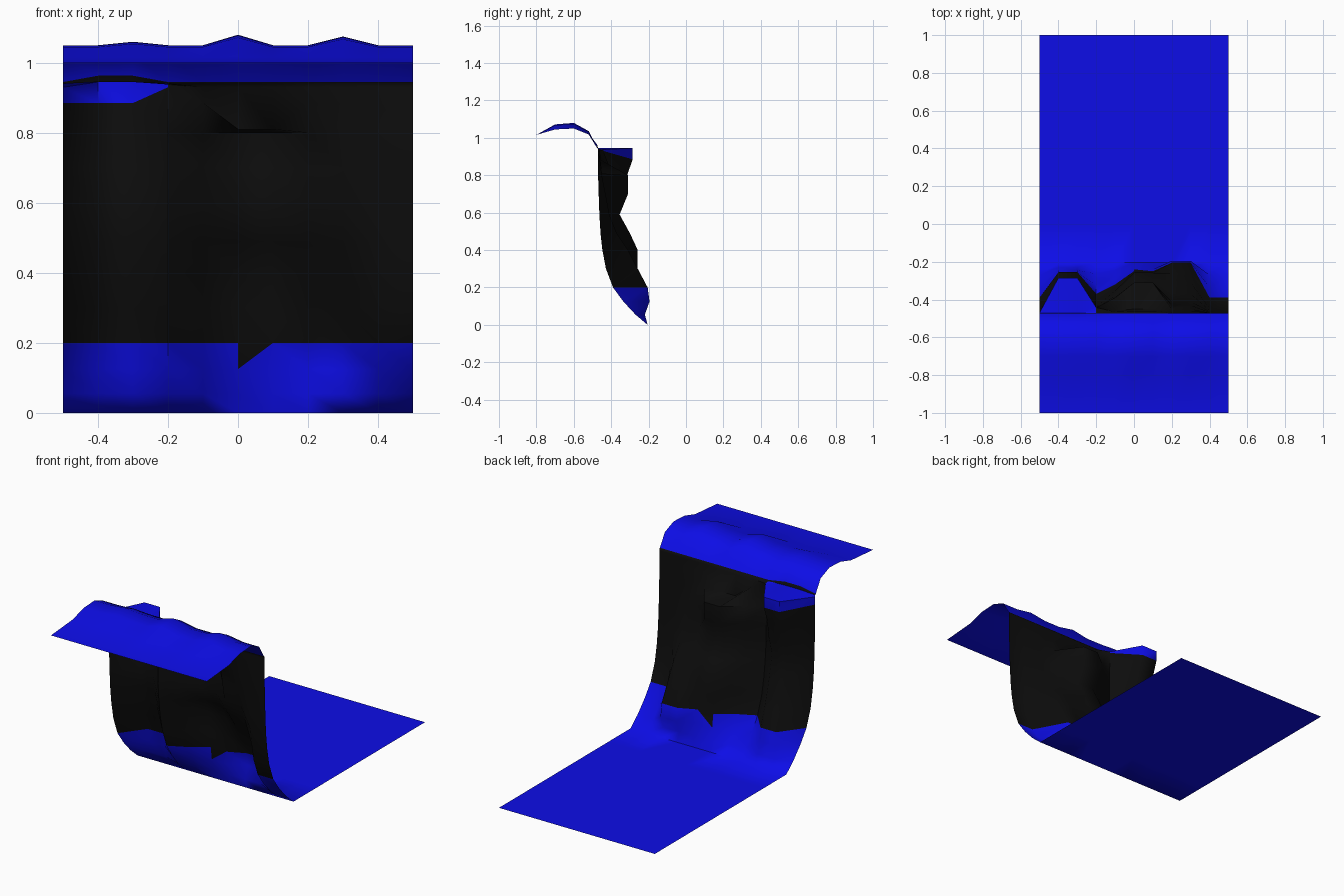
import bpy, bmesh, math

default_cube = bpy.data.objects.get("Cube")
if default_cube:
    bpy.data.objects.remove(default_cube, do_unlink=True)


def make_material(name, colour):
    mat = bpy.data.materials.new(name)
    mat.use_nodes = True
    mat.diffuse_color = colour
    bsdf = next(n for n in mat.node_tree.nodes if n.type == 'BSDF_PRINCIPLED')
    bsdf.inputs["Base Color"].default_value = colour
    bsdf.inputs["Roughness"].default_value = 0.9
    return mat


BLUE, BLACK = 0, 1
materials = [make_material("ground_blue", (0.004, 0.004, 0.8, 1)),
             make_material("cliff_black", (0.004, 0.004, 0.004, 1))]

# Base profile (y, z): upper ground with rounded crest
upper_ground = [(-1, 1), (-.8, 1.016), (-.7, 1.045), (-.6, 1.05), (-.52, 1.018), (-.475, .945)]
# Rock wall, from the shelf at the top down to the foot
rock_wall = [(-.47, .94), (-.47, .93), (-.47, .885), (-.47, .8), (-.467, .7), (-.463, .59),
             (-.457, .49), (-.447, .4), (-.428, .3), (-.39, .2)]
# Foot slope and lower ground
lower_ground = [(-.335, .125), (-.27, .055), (-.205, 0), (0, 0), (1, 0)]
profile = upper_ground + rock_wall + lower_ground

CREST = len(upper_ground) - 1
INNER, SHELF, LIP = CREST + 1, CREST + 2, CREST + 3
FOOT = CREST + len(rock_wall)

# How far each buttress reaches in y, row by row from the shelf down
shelf_buttress = [-.285, -.285, -.315, -.33, -.36, -.34, -.32, -.29, -.255, -.245, -.23]
middle_buttress = [-.46, -.45, -.31, -.31, -.355, -.3, -.258, -.258, -.25, -.24, -.22]
low_buttress = [-.47, -.46, -.45, -.43, -.41, -.37, -.31, -.26, -.205, -.195, -.22]

# Column number -> (buttress, strength); columns run from x = -.5 to .5
COLUMNS = 11
buttress_at = {1: (shelf_buttress, 1), 2: (shelf_buttress, 1), 3: (shelf_buttress, .15),
               4: (middle_buttress, .5), 5: (middle_buttress, 1), 6: (middle_buttress, 1),
               7: (low_buttress, 1), 8: (low_buttress, 1)}
crest_bumps = {2: .01, 5: .03, 8: .025}
bump_falloff = {CREST - 3: .9, CREST - 2: 1, CREST - 1: .6}


def grid_point(row, col):
    y, z = profile[row]
    # Knolls along the crest
    z += crest_bumps.get(col, 0) * bump_falloff.get(row, 0)
    # Buttresses pushed out of the wall
    if col in buttress_at and SHELF <= row < SHELF + len(shelf_buttress):
        reach, strength = buttress_at[col]
        y += (reach[row - SHELF] - y) * strength
    # Grassy shelf with a short wall behind it
    if col in (1, 2):
        if row == CREST:
            z += .018
        elif row in (INNER, SHELF):
            z = .945
    if col == 3 and row in (SHELF, LIP):
        z = .938 if row == SHELF else .93
    # Flat top of the middle buttress
    if col in (5, 6) and row == LIP:
        z = .81
    return (col / (COLUMNS - 1) - .5, y, z)


def face_colour(row, col):
    if row < CREST or row >= FOOT:
        return BLUE
    if row in (INNER, SHELF) and col < 3:
        return BLUE
    return BLACK


# Terrain sheet
bm = bmesh.new()
grid = [[bm.verts.new(grid_point(r, c)) for c in range(COLUMNS)] for r in range(len(profile))]
for r in range(len(profile) - 1):
    for c in range(COLUMNS - 1):
        a, b = grid[r][c], grid[r][c + 1]
        d, e = grid[r + 1][c], grid[r + 1][c + 1]
        if r == FOOT and c == 5:
            # Rock spike running into the foot slope
            bm.faces.new((a, b, d)).material_index = BLACK
            bm.faces.new((b, e, d)).material_index = BLUE
        else:
            bm.faces.new((a, b, e, d)).material_index = face_colour(r, c)

# Outer side faces up and towards the lower ground
bm.normal_update()
if sum(f.normal.z * f.calc_area() for f in bm.faces) < 0:
    bmesh.ops.reverse_faces(bm, faces=bm.faces[:])

mesh = bpy.data.meshes.new("cliff_terrain")
bm.to_mesh(mesh)
bm.free()
for mat in materials:
    mesh.materials.append(mat)
cliff = bpy.data.objects.new("cliff_terrain", mesh)
bpy.context.collection.objects.link(cliff)

bpy.ops.object.select_all(action='DESELECT')
cliff.select_set(True)
bpy.context.view_layer.objects.active = cliff
bpy.ops.object.shade_smooth_by_angle(angle=math.radians(60))
